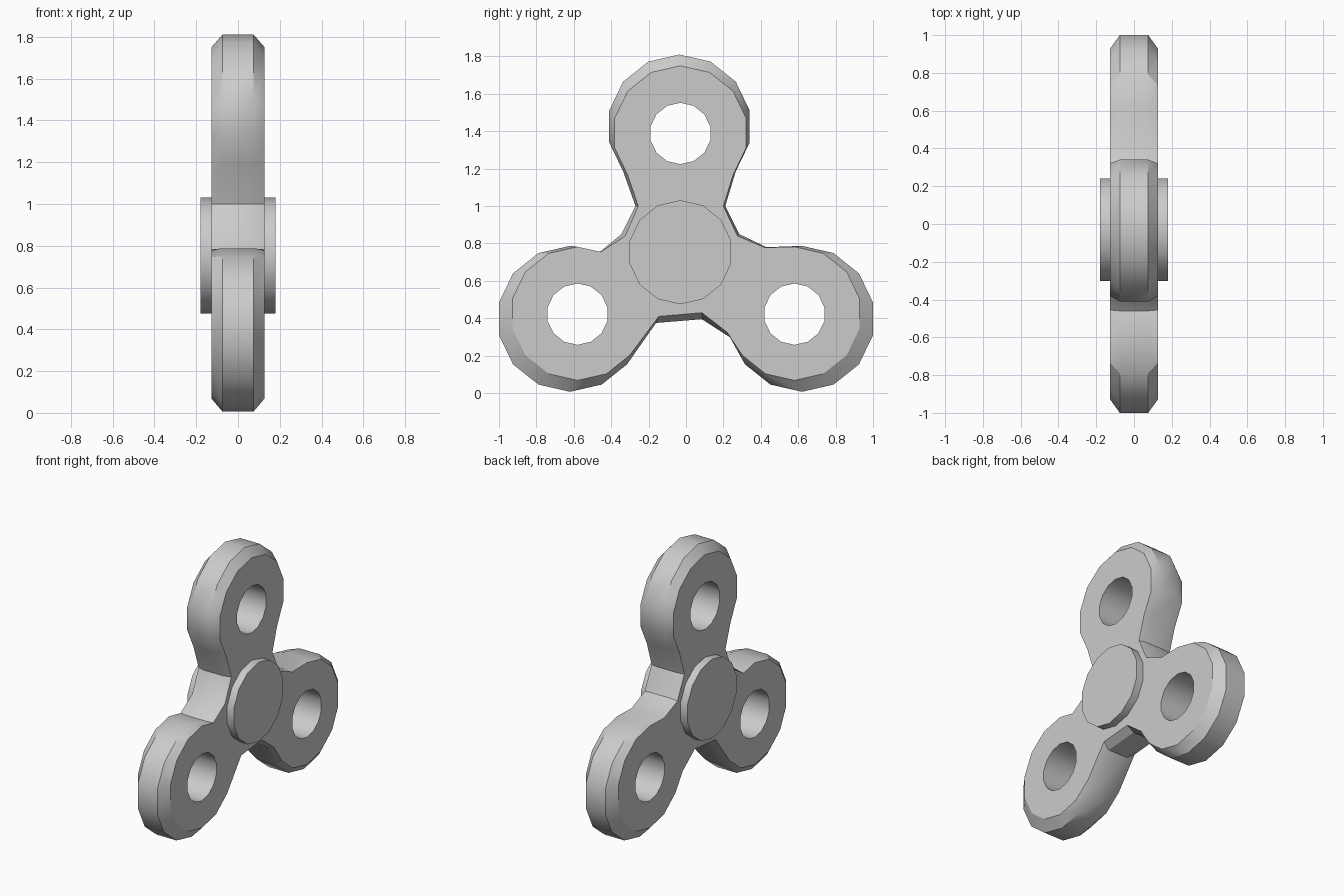
import bpy, bmesh
from math import sin, cos, pi, radians

if "Cube" in bpy.data.objects:
    bpy.data.objects.remove(bpy.data.objects["Cube"])

SIDES = 14


def arc(cy, cz, r, first=0, last=SIDES - 1):
    """Points of a 14-sided ring, clockwise from the top, in the YZ plane."""
    return [(cy + r * sin(2 * pi * k / SIDES), cz + r * cos(2 * pi * k / SIDES))
            for k in range(first, last + 1)]


def ring(bm, x, pts):
    return [bm.verts.new((x, y, z)) for y, z in pts]


def bridge(bm, a, b):
    n = len(a)
    for i in range(n):
        bm.faces.new((a[i], a[(i + 1) % n], b[(i + 1) % n], b[i]))


def finish(bm, name):
    bmesh.ops.recalc_face_normals(bm, faces=bm.faces[:])
    mesh = bpy.data.meshes.new(name)
    bm.to_mesh(mesh)
    bm.free()
    ob = bpy.data.objects.new(name, mesh)
    bpy.context.collection.objects.link(ob)
    bpy.ops.object.select_all(action='DESELECT')
    ob.select_set(True)
    bpy.context.view_layer.objects.active = ob
    bpy.ops.object.shade_smooth_by_angle(angle=radians(30))
    return ob


def outline(top, low, waist_r, waist_b, waist_l):
    """Three lobes joined by waist points, clockwise from the top lobe."""
    (ty, tz, tr), (ly, lz, lr) = top, low
    return (arc(ty, tz, tr, -5, 5) + waist_r + arc(ly, lz, lr, 0, 9)
            + waist_b + arc(-ly, lz, lr, 5, 14) + waist_l)


# Body outlines: wide middle band and smaller flat faces
wide = outline((-0.035, 1.425, 0.385), (0.62, 0.397, 0.39),
               [(0.21, 1.0), (0.285, 0.85), (0.43, 0.78)],
               [(0.24, 0.295), (0.085, 0.395), (-0.16, 0.375)],
               [(-0.46, 0.755), (-0.345, 0.85), (-0.27, 1.0)])
flat = outline((-0.03, 1.39, 0.36), (0.58, 0.425, 0.357),
               [(0.20, 1.0), (0.275, 0.84), (0.42, 0.778)],
               [(0.22, 0.325), (0.085, 0.43), (-0.145, 0.41)],
               [(-0.455, 0.755), (-0.325, 0.84), (-0.255, 1.0)])
holes = [arc(y, z, 0.164) for y, z in ((-0.03, 1.388), (0.58, 0.422), (-0.58, 0.422))]

# Three-armed body with chamfered rim and through holes
bm = bmesh.new()
rims = [ring(bm, x, p) for x, p in
        ((-0.127, flat), (-0.075, wide), (0.075, wide), (0.127, flat))]
for a, b in zip(rims, rims[1:]):
    bridge(bm, a, b)
bores = [(ring(bm, -0.127, h), ring(bm, 0.127, h)) for h in holes]
for a, b in bores:
    bridge(bm, a, b)
for side, rim, nx in ((0, rims[0], -1), (1, rims[-1], 1)):
    edges = []
    for loop in [rim] + [b[side] for b in bores]:
        edges += [bm.edges.get((loop[i - 1], loop[i])) for i in range(len(loop))]
    bmesh.ops.triangle_fill(bm, edges=edges, use_beauty=True, normal=(nx, 0, 0))
finish(bm, "spinner_body")

# Finger caps on both sides of the hub
disc = arc(-0.03, 0.753, 0.278)
for name, s in (("cap_left", -1), ("cap_right", 1)):
    bm = bmesh.new()
    a, b = ring(bm, s * 0.12, disc), ring(bm, s * 0.18, disc)
    bridge(bm, a, b)
    bm.faces.new(a)
    bm.faces.new(b)
    finish(bm, name)
